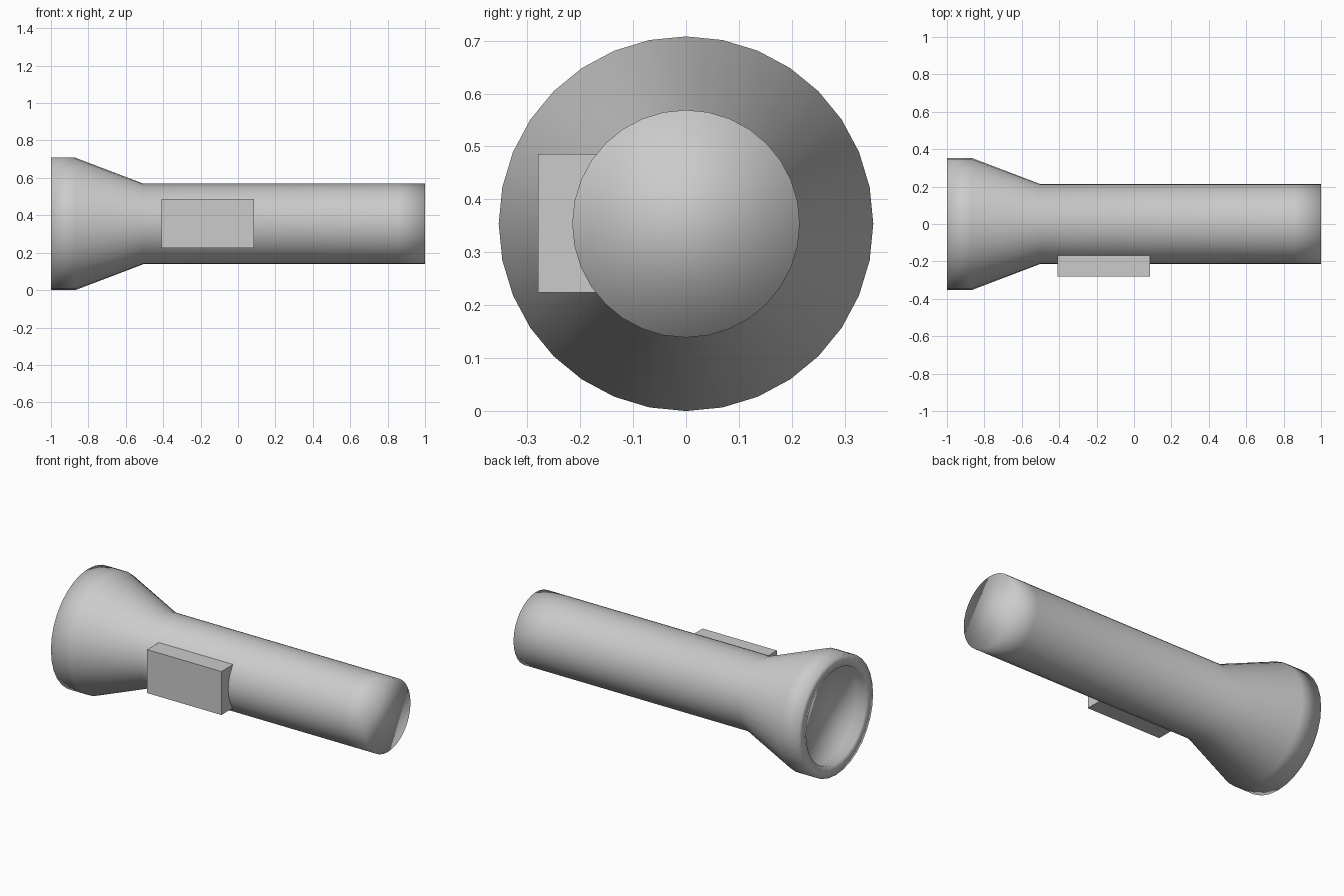
import bpy, bmesh
from math import sin, cos, pi

if "Cube" in bpy.data.objects:
    bpy.data.objects.remove(bpy.data.objects["Cube"])

SIDES = 32
AXIS_Z = 0.354


def finish(name, bm, smooth):
    bmesh.ops.recalc_face_normals(bm, faces=bm.faces)
    for f in bm.faces:
        f.smooth = smooth
    mesh = bpy.data.meshes.new(name)
    bm.to_mesh(mesh)
    bm.free()
    obj = bpy.data.objects.new(name, mesh)
    bpy.context.collection.objects.link(obj)
    return obj


def lathe_x(name, profile):
    """Turn (x, radius) points around the long axis, capping both ends."""
    bm = bmesh.new()
    rings = []
    for x, r in profile:
        rings.append([bm.verts.new((x, r * sin(2 * pi * i / SIDES),
                                    AXIS_Z + r * cos(2 * pi * i / SIDES)))
                      for i in range(SIDES)])
    for a, b in zip(rings, rings[1:]):
        for i in range(SIDES):
            j = (i + 1) % SIDES
            bm.faces.new((a[i], a[j], b[j], b[i]))
    bm.faces.new(rings[0])
    bm.faces.new(rings[-1])
    return finish(name, bm, True)


def box(name, lo, hi):
    bm = bmesh.new()
    bmesh.ops.create_cube(bm, size=1)
    for v in bm.verts:
        v.co = [(a + b) / 2 + c * (b - a) for a, b, c in zip(lo, hi, v.co)]
    return finish(name, bm, False)


# Torch body: recessed lens, rim, flared head, handle, soft-shaded end cap
lathe_x("torch_body", [
    (-0.94, 0.285), (-1.0, 0.285), (-1.0, 0.354), (-0.87, 0.354),
    (-0.505, 0.215), (0.85, 0.215), (1.0, 0.215)])

# Switch block sunk into the front of the handle
box("switch", (-0.41, -0.28, 0.224), (0.085, -0.16, 0.486))
